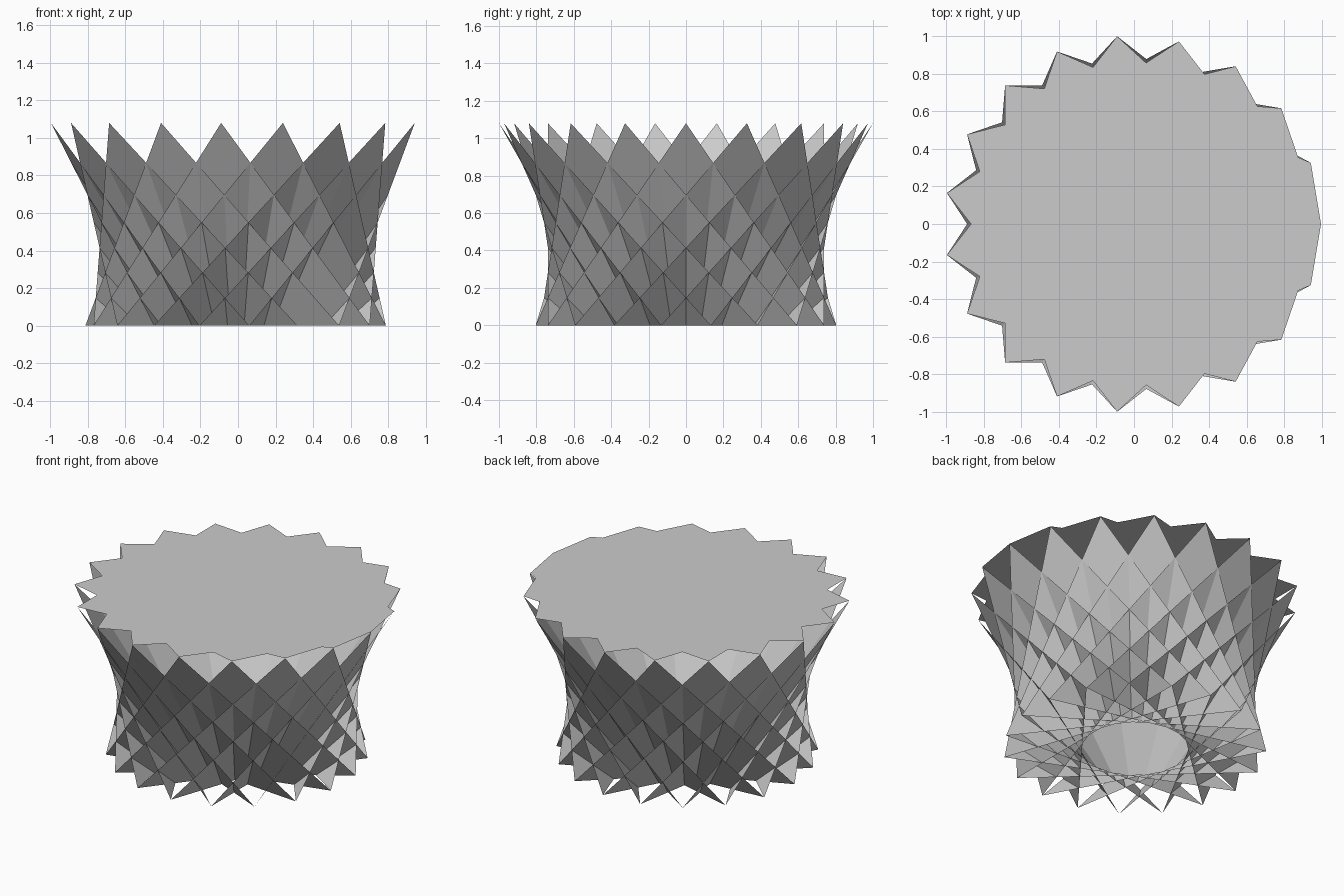
import bpy
import math
from mathutils import Vector

if "Cube" in bpy.data.objects:
    bpy.data.objects.remove(bpy.data.objects["Cube"])

N = 19                       # points on each star ring
HEIGHT = 1.08
R_TOP, R_BOTTOM = 1.0034, 0.806
SHIFT_X = -0.007             # odd point count: recentres the bounding box
SIDE_STEP = 7                # points skipped by each side triangle's base
CAP_STEP = 5                 # points skipped by the cap's star outline

grey = bpy.data.materials.new("grey")
grey.diffuse_color = (0.6, 0.6, 0.6, 1)
grey.use_nodes = True
grey.node_tree.nodes["Principled BSDF"].inputs["Base Color"].default_value = grey.diffuse_color


def ring(radius, z, offset):
    """Points of one star ring, offset in fractions of a step."""
    pts = []
    for i in range(N):
        a = 2 * math.pi * (i + offset) / N
        pts.append(Vector((radius * math.cos(a) + SHIFT_X, radius * math.sin(a), z)))
    return pts


def oriented(verts, face, direction):
    """Wind a triangle so that its normal follows the given direction."""
    a, b, c = (verts[i] for i in face)
    return face if (b - a).cross(c - a).dot(direction) > 0 else face[::-1]


def add_object(name, verts, faces):
    mesh = bpy.data.meshes.new(name)
    mesh.from_pydata(verts, [], faces)
    mesh.materials.append(grey)
    mesh.update()
    obj = bpy.data.objects.new(name, mesh)
    bpy.context.collection.objects.link(obj)


top = ring(R_TOP, HEIGHT, 0)
bottom = ring(R_BOTTOM, 0, 0.5)

# Crossing side blades: each top point is joined to a long chord of the bottom ring
verts = top + bottom
half = SIDE_STEP // 2
sides = []
for j in range(N):
    face = (j, N + (j + half) % N, N + (j - half - 1) % N)
    outward = Vector((top[j].x - SHIFT_X, top[j].y, 0))
    sides.append(oriented(verts, face, outward))
add_object("star_sides", verts, sides)

# Flat star cap, a fan of triangles from the first point
cap = []
for i in range(1, N - 1):
    face = (0, CAP_STEP * i % N, CAP_STEP * (i + 1) % N)
    cap.append(oriented(top, face, Vector((0, 0, 1))))
add_object("star_cap", top, cap)
